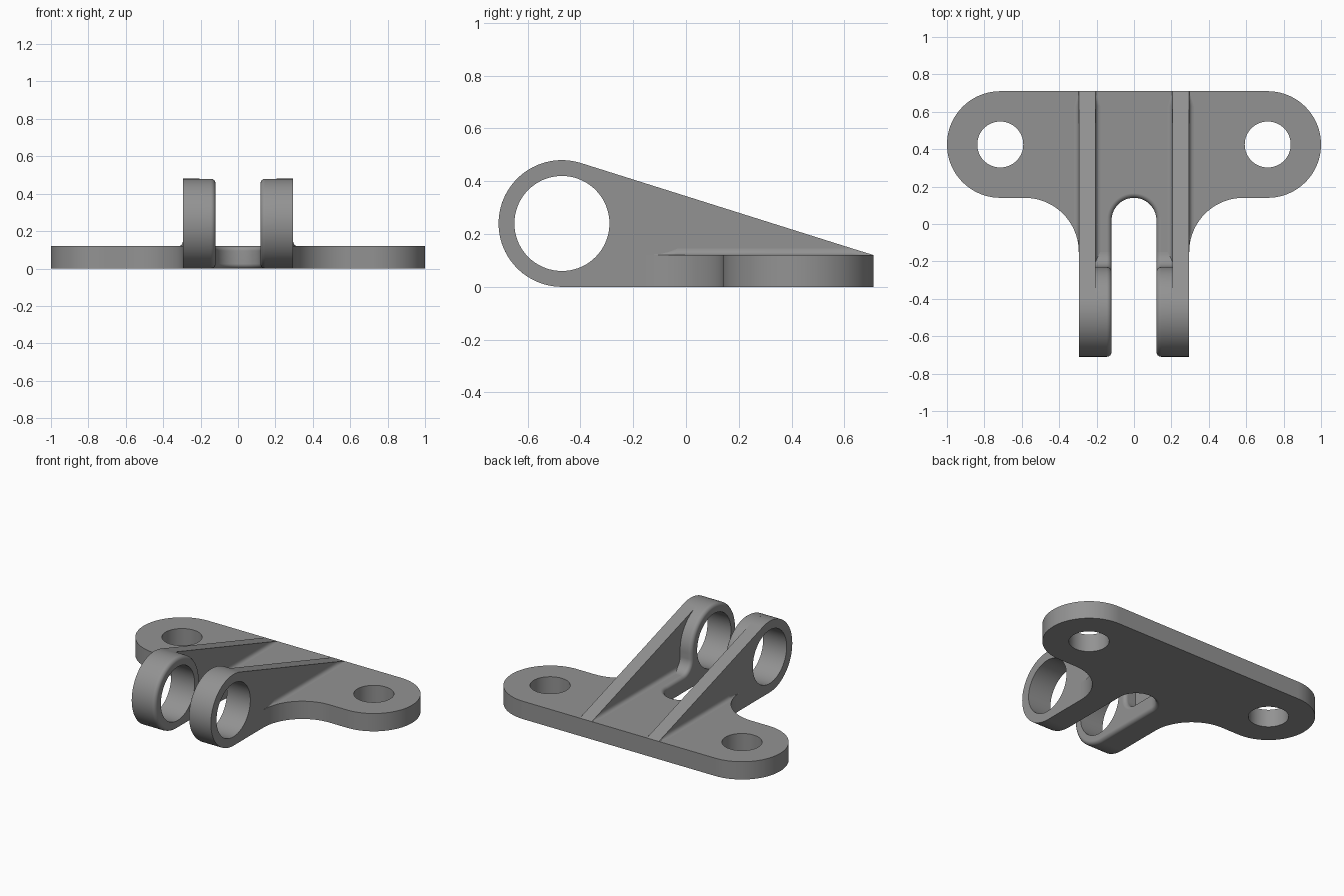
import bpy, bmesh, math

if "Cube" in bpy.data.objects:
    bpy.data.objects.remove(bpy.data.objects["Cube"])

PLATE_H, WALL_IN, WALL_OUT, SLOT = 0.12, 0.205, 0.295, 0.12
EYE = (-0.47, 0.24)      # centre of the pivot eye in y, z
BACK, ROOT = 0.71, -0.15  # rear edge, and where the arms leave the plate

grey = bpy.data.materials.new("plain grey")
grey.diffuse_color = (0.29, 0.29, 0.29, 1)
grey.use_nodes = True
grey.node_tree.nodes["Principled BSDF"].inputs["Base Color"].default_value = grey.diffuse_color


def arc(cx, cy, r, a0, a1, n):
    return [(cx + r * math.cos(math.radians(a0 + (a1 - a0) * i / n)),
             cy + r * math.sin(math.radians(a0 + (a1 - a0) * i / n)))
            for i in range(n + 1)]


def make(name, bm):
    mesh = bpy.data.meshes.new(name)
    bm.to_mesh(mesh)
    bm.free()
    mesh.materials.append(grey)
    obj = bpy.data.objects.new(name, mesh)
    bpy.context.collection.objects.link(obj)
    return obj


def prism(name, pts, axis, lo, hi, round_edge=None):
    """Extrude a 2D outline along z (points are x, y) or x (points are y, z)."""
    place = (lambda a, b, h: (a, b, h)) if axis == 'z' else (lambda a, b, h: (h, a, b))
    bm = bmesh.new()
    low = [bm.verts.new(place(a, b, lo)) for a, b in pts]
    high = [bm.verts.new(place(a, b, hi)) for a, b in pts]
    bm.faces.new(low[::-1])
    bm.faces.new(high)
    for i in range(len(pts)):
        j = (i + 1) % len(pts)
        bm.faces.new((low[i], low[j], high[j], high[i]))
    bmesh.ops.recalc_face_normals(bm, faces=bm.faces[:])
    if round_edge:
        edges = [e for e in bm.edges if round_edge(e.verts[0].co, e.verts[1].co)]
        bmesh.ops.bevel(bm, geom=edges, offset=0.025, offset_type='OFFSET',
                        segments=4, profile=0.5, affect='EDGES', clamp_overlap=False)
    return make(name, bm)


def activate(obj):
    bpy.ops.object.select_all(action='DESELECT')
    obj.select_set(True)
    bpy.context.view_layer.objects.active = obj


def drill(obj, pts, axis):
    cutter = prism("hole_cutter", pts, axis, -1, 1)
    cutter.hide_render = True
    mod = obj.modifiers.new("hole", 'BOOLEAN')
    mod.operation, mod.solver, mod.object = 'DIFFERENCE', 'EXACT', cutter
    activate(obj)
    bpy.ops.object.modifier_apply(modifier=mod.name)
    bpy.data.objects.remove(cutter)


def finish(obj, mirror=True):
    activate(obj)
    bpy.ops.object.shade_smooth_by_angle(angle=math.radians(30))
    if mirror:
        obj.modifiers.new("mirror", 'MIRROR')
    obj.modifiers.new("normals", 'WEIGHTED_NORMAL').keep_sharp = True


# Mounting plate with rounded ears, swept necks and a round-ended slot
right = [(SLOT, ROOT)] + arc(0.585, ROOT, 0.29, 180, 90, 20) + arc(0.715, 0.425, 0.285, -90, 90, 40)
left = [(-x, y) for x, y in reversed(right)]
outline = right + left + arc(0, 0.02, SLOT, 180, 0, 28)
plate = prism("mounting_plate", outline, 'z', 0, PLATE_H,
              lambda p, q: abs(p.z - q.z) < 1e-4 and all(
                  abs(v.x) < SLOT + 1e-3 and v.y < 0.15 for v in (p, q)))
for side in (-1, 1):
    drill(plate, arc(side * 0.715, 0.425, 0.123, 0, 354.375, 63), 'z')
finish(plate, mirror=False)

# Sloping side walls that carry the pivot eyes
eye_hole = arc(*EYE, 0.18, 0, 355, 71)
wall_pts = [(ROOT, 0), (ROOT, PLATE_H), (BACK, PLATE_H)] + arc(*EYE, 0.24, 72.5, 270, 48)
wall = prism("side_wall", wall_pts, 'x', WALL_IN, WALL_OUT)
drill(wall, eye_hole, 'x')
finish(wall)

# Thick inner bosses round the eyes, flowing down to the plate
boss_pts = ([(ROOT, 0)] + arc(ROOT, 0.2, 0.08, 270, 180, 10)
            + arc(*EYE, 0.24, 0, 270, 64))
boss = prism("eye_boss", boss_pts, 'x', SLOT, WALL_IN,
             lambda p, q: all(abs(v.x - SLOT) < 1e-4 for v in (p, q))
             and not (abs(p.y - ROOT) < 1e-4 and abs(q.y - ROOT) < 1e-4))
drill(boss, eye_hole, 'x')
finish(boss)


# Small fillets where the walls meet the plate
def fillet(name, x, direction, sections):
    bm = bmesh.new()
    rows = []
    for y, r in sections:
        rows.append([bm.verts.new((x + direction * a, y, PLATE_H + b))
                     for a, b in arc(r, r, r, 180, 270, 5)])
    for s, t in zip(rows, rows[1:]):
        for i in range(5):
            quad = (s[i], s[i + 1], t[i + 1], t[i])
            bm.faces.new(quad if direction < 0 else quad[::-1])
    bmesh.ops.recalc_face_normals(bm, faces=bm.faces[:])
    if sum(f.normal.z for f in bm.faces) < 0:
        bmesh.ops.reverse_faces(bm, faces=bm.faces[:])
    finish(make(name, bm))


R = 0.025
tail = [(0.63, R), (BACK, 0.0005)]
neck = []
for i in range(7):
    d = 0.118 * i / 6
    neck.append((ROOT + d, max(0.0005, min(R, 0.29 - math.sqrt(0.29 ** 2 - d * d)))))
fillet("inner_fillet", WALL_IN, -1, [(-0.2, R)] + tail)
fillet("outer_fillet", WALL_OUT, 1, neck + tail)
